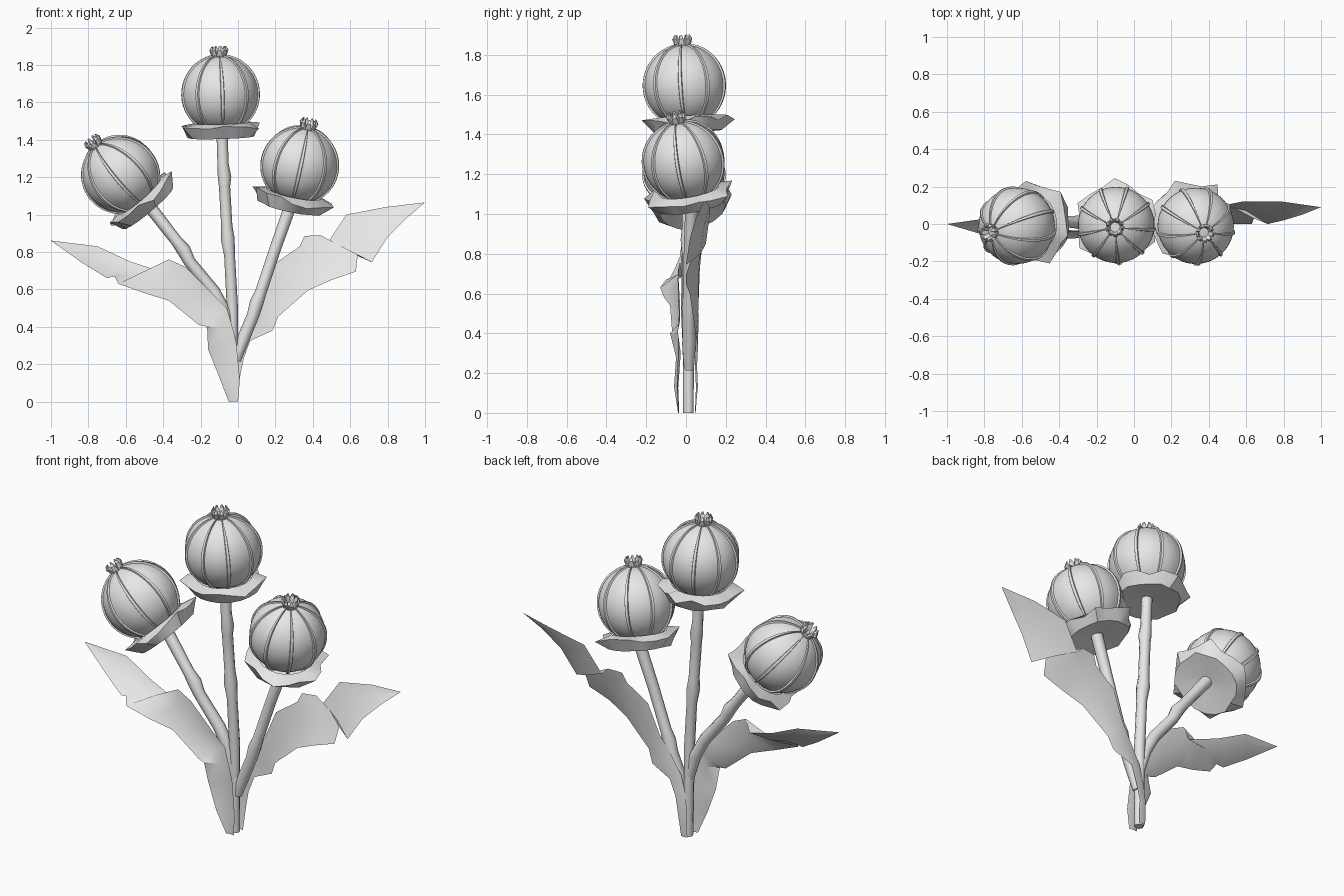
import bpy, bmesh, math, random
from mathutils import Vector

cube = bpy.data.objects.get("Cube")
if cube:
    bpy.data.objects.remove(cube)
random.seed(4)

grey = bpy.data.materials.new("plain_grey")
grey.use_nodes = True
grey.diffuse_color = (0.8, 0.8, 0.8, 1)
for node in grey.node_tree.nodes:
    if node.type == 'BSDF_PRINCIPLED':
        node.inputs["Base Color"].default_value = grey.diffuse_color


def finish(obj, angle):
    """Give the object its colour and smooth shading with sharp edges."""
    obj.data.materials.clear()
    obj.data.materials.append(grey)
    bpy.ops.object.select_all(action='DESELECT')
    obj.select_set(True)
    bpy.context.view_layer.objects.active = obj
    bpy.ops.object.shade_smooth_by_angle(angle=math.radians(angle))
    return obj


def loft(name, rings, closed=True, caps=False, angle=30):
    """Skin a list of equally long point rings."""
    bm = bmesh.new()
    rows = [[bm.verts.new(p) for p in ring] for ring in rings]
    n = len(rows[0])
    for a, b in zip(rows, rows[1:]):
        for i in range(n if closed else n - 1):
            j = (i + 1) % n
            bm.faces.new((a[i], a[j], b[j], b[i]))
    if caps:
        bm.faces.new(rows[0][::-1])
        bm.faces.new(rows[-1])
    bmesh.ops.remove_doubles(bm, verts=bm.verts, dist=0.0005)
    if closed:
        bmesh.ops.recalc_face_normals(bm, faces=bm.faces)
    mesh = bpy.data.meshes.new(name)
    bm.to_mesh(mesh)
    bm.free()
    obj = bpy.data.objects.new(name, mesh)
    bpy.context.collection.objects.link(obj)
    return finish(obj, angle)


def polar(r, a, z):
    return Vector((r * math.cos(a), r * math.sin(a), z))


def place(obj, centre, axis):
    obj.rotation_mode = 'QUATERNION'
    obj.rotation_quaternion = Vector(axis).to_track_quat('Z', 'Y')
    obj.location = centre


RIBS = 9
R = 0.204


def make_pod(name, centre, axis):
    # Round seed pod with raised ribs running from pole to pole
    step = math.tau / RIBS
    section = []
    for k in range(RIBS):
        a = k * step + 0.35
        section += [(a - .05, 0), (a - .035, 1), (a + .035, 1), (a + .05, 0)]
        section += [(a + step * t, 0) for t in (.25, .42, .58, .75)]
    rings = []
    for i in range(1, 24):
        lat = math.pi * i / 24
        rings.append([polar((R + .009 * up) * math.sin(lat), a,
                            -(R + .009 * up) * math.cos(lat)) for a, up in section])
    place(loft(name + "_pod", rings, caps=True), centre, axis)

    # Tuft of small curved prongs on top
    prongs = []
    for k in range(RIBS):
        a = k * step + 0.35
        out, side = polar(1, a, 0), polar(1, a + math.pi / 2, 0)
        rings = []
        for r, z, w in ((.030, .19, .011), (.035, .215, .013),
                        (.044, .235, .010), (.038, .255, .003)):
            mid = out * r + Vector((0, 0, z))
            rings.append([mid + side * w * s + out * t * w * .6
                          for s, t in ((-1, -1), (1, -1), (1, 1), (-1, 1))])
        prongs.append(loft(f"{name}_crown_prong_{k}", rings, caps=True))
        place(prongs[-1], centre, axis)

    # Ragged collar under the pod
    n = 18
    outer, under, inner = [], [], []
    for k in range(n):
        a = math.tau * k / n
        r = random.uniform(.19, .215) + (.03 if k % 3 == 0 else 0)
        z = random.uniform(-.19, -.155)
        under.append(polar(random.uniform(.165, .185), a, -.232))
        outer.append(polar(r, a, z))
        inner.append(polar(.15, a, -.155))
    base = [polar(.02, math.tau * k / n, -.215) for k in range(n)]
    place(loft(name + "_collar", [base, under, outer, inner], angle=35), centre, axis)


def make_stem(name, points):
    # Knobbly stem: path points with a radius each
    curve = bpy.data.curves.new(name, 'CURVE')
    curve.dimensions = '3D'
    curve.bevel_depth = 1
    curve.bevel_resolution = 2
    curve.use_fill_caps = True
    spline = curve.splines.new('POLY')
    spline.points.add(len(points) - 1)
    for p, (x, y, z, r) in zip(spline.points, points):
        p.co = (x, y, z, 1)
        p.radius = r
    obj = bpy.data.objects.new(name, curve)
    bpy.context.collection.objects.link(obj)
    bpy.ops.object.select_all(action='DESELECT')
    obj.select_set(True)
    bpy.context.view_layer.objects.active = obj
    bpy.ops.object.convert(target='MESH')
    finish(bpy.context.object, 50)


def make_leaf(name, stations, fold):
    # Jagged sheet: lower edge, folded middle, upper edge
    rings = []
    for lx, lz, ux, uz, ly, uy in stations:
        low, up = Vector((lx, ly, lz)), Vector((ux, uy, uz))
        width = (up - low).length
        rings.append([low, low.lerp(up, .5) + Vector((0, fold * width, 0)), up])
    loft(name, rings, closed=False, angle=40)


make_pod("centre", (-.095, -.005, 1.645), (-.03, -.06, 1))
make_pod("left", (.33, -.01, 1.265), (.22, -.18, 1))
make_pod("right", (-.627, -.01, 1.215), (-.65, -.16, .75))

make_stem("centre_stem", [
    (-.025, .012, 0, .026), (-.03, .012, .5, .03), (-.045, .01, .78, .029),
    (-.055, .01, .87, .037), (-.06, .01, .94, .03), (-.072, .005, 1.15, .03),
    (-.072, .005, 1.2, .036), (-.08, .005, 1.27, .03), (-.085, .005, 1.43, .03)])
make_stem("left_stem", [
    (-.01, .015, .22, .025), (.03, .015, .34, .034), (.08, .015, .46, .033),
    (.1, .015, .53, .037), (.12, .015, .58, .031), (.2, .02, .82, .031),
    (.285, .03, 1.06, .033)])
make_stem("right_stem", [
    (-.02, .01, .3, .025), (-.07, .01, .48, .034), (-.13, .01, .59, .034),
    (-.26, .01, .75, .032), (-.29, .01, .81, .038), (-.33, .01, .86, .031),
    (-.485, .025, 1.06, .034)])

# Each station: lower x, z, upper x, z, then lower and upper y
make_leaf("right_leaf", [
    (-.05, 0, 0, 0, -.04, -.04), (-.10, .13, .01, .12, -.06, -.045),
    (-.16, .28, -.01, .32, -.05, -.04), (-.165, .4, -.03, .4, -.08, -.04),
    (-.21, .41, -.06, .5, -.07, -.035), (-.37, .54, -.13, .57, -.08, -.04),
    (-.5, .58, -.28, .72, -.11, -.04), (-.64, .63, -.37, .76, -.13, -.03),
    (-.66, .67, -.4, .69, -.1, -.02), (-.7, .66, -.58, .75, -.09, .01),
    (-.83, .74, -.75, .83, -.05, .035), (-1, .86, -1, .861, 0, 0)], .12)
make_leaf("left_leaf", [
    (0, 0, -.04, 0, .045, .045), (.01, .13, -.04, .13, .06, .05),
    (.03, .23, -.03, .25, .055, .045), (.065, .325, 0, .36, .06, .045),
    (.185, .38, .06, .46, .05, .05), (.215, .455, .13, .57, .04, .06),
    (.375, .595, .2, .74, .02, .07), (.5, .65, .33, .83, 0, .08),
    (.63, .695, .355, .885, 0, .09), (.64, .785, .44, .89, .03, .1),
    (.715, .745, .48, .85, 0, .1), (.8, .88, .58, 1, .02, .12),
    (.9, .98, .79, 1.04, .05, .12), (1, 1.065, .999, 1.065, .09, .09)], .08)
